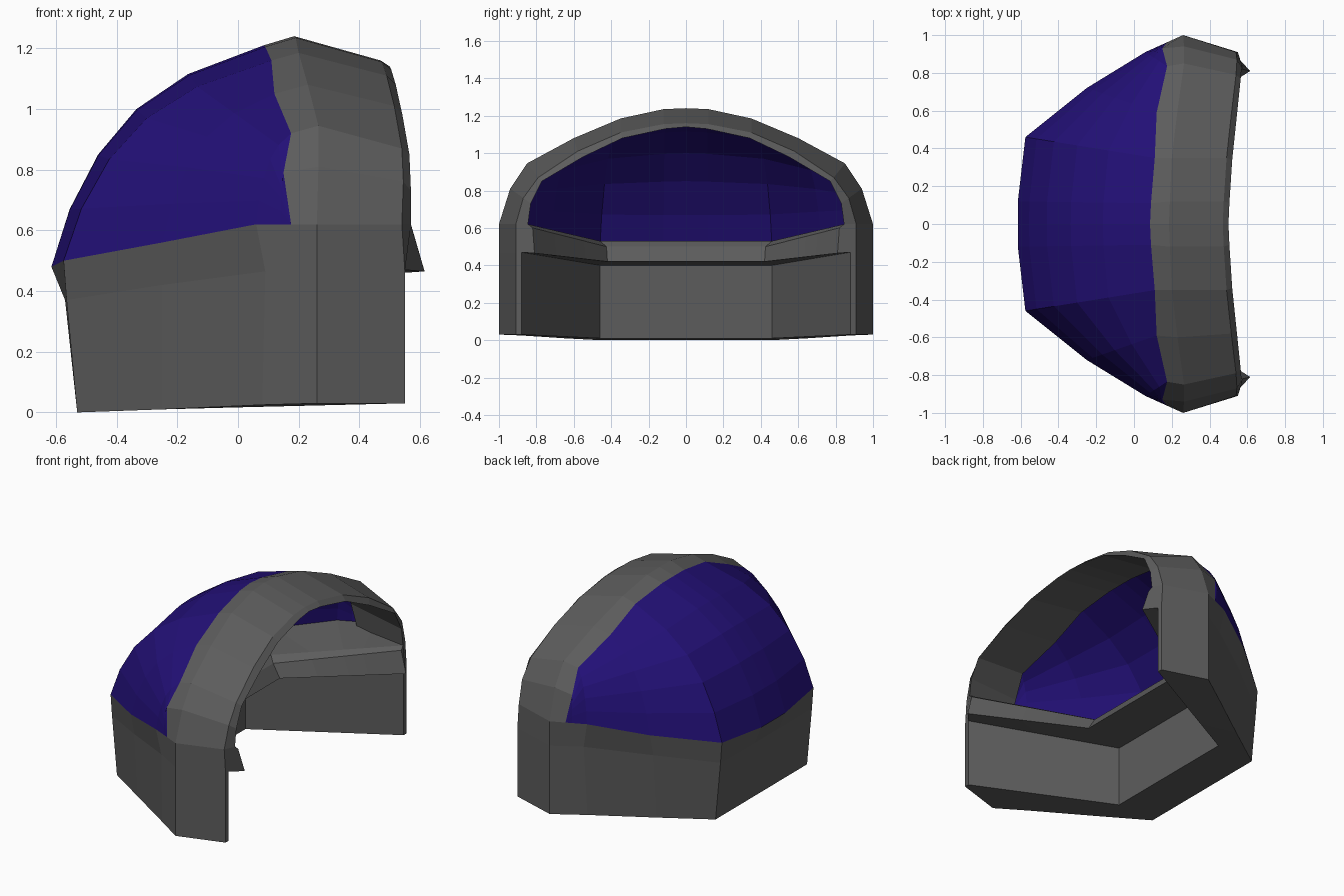
import bpy, bmesh
from mathutils import Vector

if "Cube" in bpy.data.objects:
    bpy.data.objects.remove(bpy.data.objects["Cube"])


def loft(name, sections, color, closed=True, cap_end=False):
    """Skin a half shape from y = 0 outward, then mirror it across y."""
    bm = bmesh.new()
    rings = [[bm.verts.new(p) for p in s] for s in sections]
    n = len(rings[0])
    for a, b in zip(rings, rings[1:]):
        for i in range(n if closed else n - 1):
            k = (i + 1) % n
            bm.faces.new((a[i], a[k], b[k], b[i]))
    if cap_end:
        bm.faces.new(rings[-1])
    bmesh.ops.remove_doubles(bm, verts=bm.verts, dist=0.0005)
    bmesh.ops.recalc_face_normals(bm, faces=bm.faces)
    mesh = bpy.data.meshes.new(name)
    bm.to_mesh(mesh)
    bm.free()
    ob = bpy.data.objects.new(name, mesh)
    bpy.context.collection.objects.link(ob)
    mod = ob.modifiers.new("mirror_sides", 'MIRROR')
    mod.use_axis = (False, True, False)
    mod.merge_threshold = 0.001
    mesh.materials.append(color)
    return ob


def material(name, rgb):
    mat = bpy.data.materials.new(name)
    mat.diffuse_color = (*rgb, 1)
    mat.use_nodes = True
    mat.node_tree.nodes["Principled BSDF"].inputs["Base Color"].default_value = mat.diffuse_color
    return mat


dark_grey = material("dark_grey", (.108, .108, .108))
violet = material("violet_glass", (.016, .005, .18))


# Lower wall: outer skin points, then sill, rail and inner wall points
def back_section(y):
    return [(-.53, y, 0), (-.57, y, .37), (-.615, y, .48), (-.09, y, .53),
            (-.05, y, .50), (0, y, .42), (-.27, y, .40), (-.27, y, .01)]


corner = [(-.53, .46, 0), (-.565, .46, .37), (-.575, .46, .50), (-.09, .46, .53),
          (-.05, .425, .50), (0, .42, .42), (-.27, .46, .40), (-.27, .46, .01)]
front = [(.55, .91, .03), (.55, .91, .465), (.54, .91, .62), (.57, .845, .62),
         (.575, .82, .60), (.615, .81, .465), (.55, .88, .47), (.55, .88, .03)]


def side_section(t, outer):
    inner = [Vector(a).lerp(Vector(b), t) for a, b in zip(corner[3:], front[3:])]
    return outer + inner


wall = [
    back_section(0), back_section(.12), corner,
    side_section(.30, [(-.25, .65, .01), (-.25, .685, .42), (-.25, .72, .56)]),
    side_section(.55, [(.08, .877, .025), (.09, .90, .465), (.06, .91, .62)]),
    side_section(.70, [(.26, 1, .03), (.26, 1, .465), (.26, 1, .62)]),
    front,
]
loft("lower_wall", wall, dark_grey, cap_end=True)

# Arch frame: four edge curves running from the crown down to the wall
rear = [(.085, 0, 1.21), (.09, .11, 1.205), (.11, .35, 1.16), (.12, .59, 1.05),
        (.175, .835, .92), (.15, .93, .79), (.175, .962, .62)]
ridge = [(.185, 0, 1.24), (.19, .12, 1.235), (.20, .35, 1.185), (.23, .60, 1.08),
         (.265, .85, .945), (.265, .94, .81), (.26, 1, .62)]
fold = [(.47, 0, 1.16), (.475, .12, 1.155), (.49, .35, 1.11), (.515, .58, 1.01),
        (.54, .79, .87), (.545, .87, .76), (.54, .91, .62)]
lip = [(.50, 0, 1.14), (.505, .11, 1.13), (.52, .34, 1.08), (.542, .55, .98),
       (.565, .77, .85), (.57, .83, .73), (.57, .845, .62)]
inside = [(x + .02, y * .96, z - .03) for x, y, z in rear]
loft("arch_frame", list(zip(rear, ridge, fold, lip, inside)), dark_grey)

# Glass: each column bulges from the wall top up to the arch
base = [(-.615, 0, .48), (-.615, .12, .48), (-.575, .46, .50), (-.25, .72, .56),
        (.06, .91, .62), (.14, .946, .62), (.175, .962, .62)]
bulge = [(0, 0), (.086, .26), (.22, .507), (.40, .712), (.643, .87), (1, 1)]
columns = [[(b[0] + (a[0] - b[0]) * u, b[1] + (a[1] - b[1]) * u,
             b[2] + (a[2] - b[2]) * w) for u, w in bulge]
           for b, a in zip(base, rear)]
loft("canopy_glass", columns, violet, closed=False)
